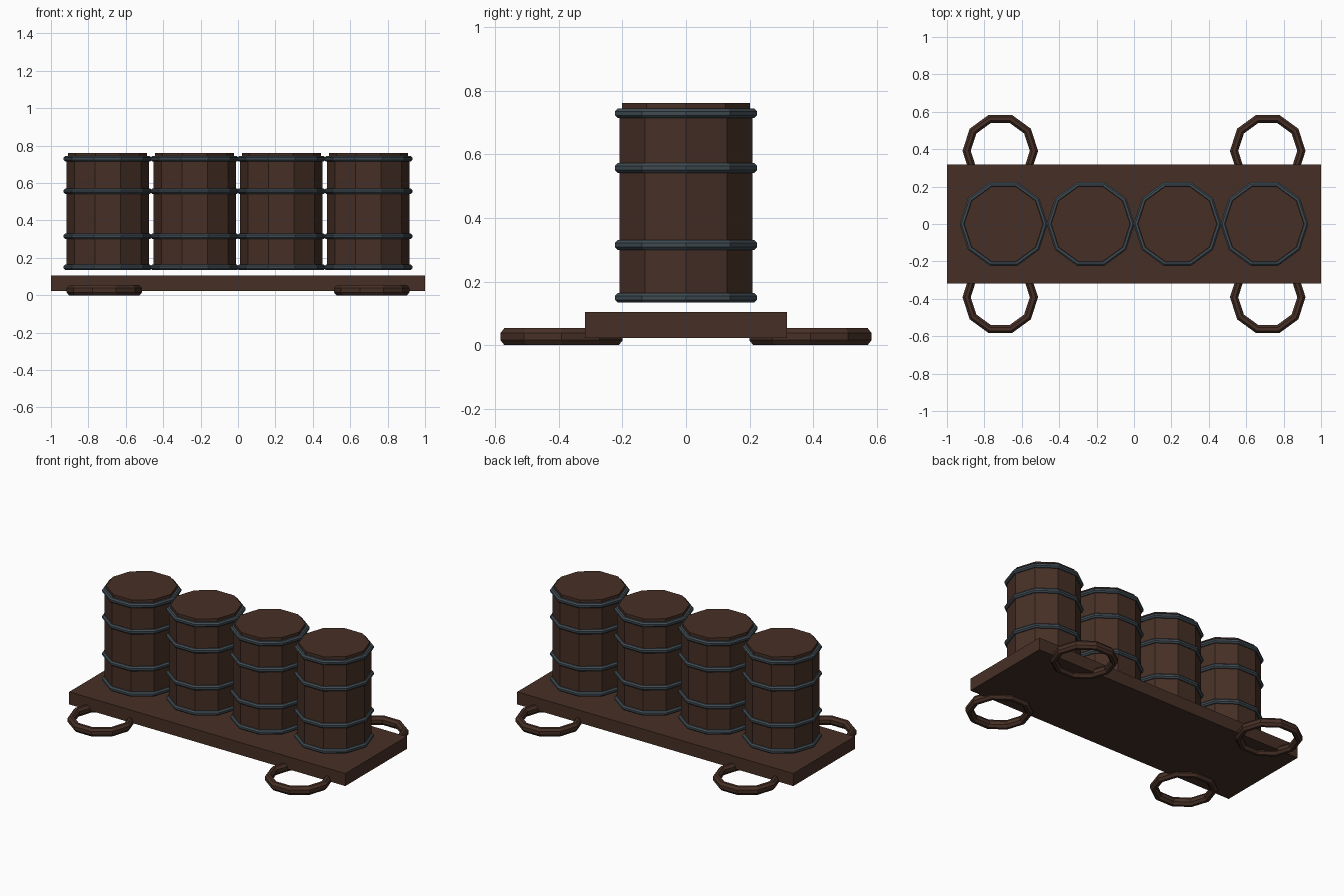
import bpy
import math

if "Cube" in bpy.data.objects:
    bpy.data.objects.remove(bpy.data.objects["Cube"])


def material(name, color):
    m = bpy.data.materials.new(name)
    m.diffuse_color = (*color, 1.0)
    m.use_nodes = True
    m.node_tree.nodes["Principled BSDF"].inputs["Base Color"].default_value = m.diffuse_color
    return m


WOOD = material("dark_brown_wood", (0.062, 0.029, 0.019))
METAL = material("blue_grey_metal", (0.050, 0.070, 0.084))
SIDES = 10


def mesh_object(name, verts, faces, mat, location):
    mesh = bpy.data.meshes.new(name)
    mesh.from_pydata(verts, [], faces)
    mesh.materials.append(mat)
    ob = bpy.data.objects.new(name, mesh)
    ob.location = location
    bpy.context.collection.objects.link(ob)
    return ob


def lathe(name, profile, mat, location, closed):
    """Turn an (r, z) profile around z; closed loops make rings, open ones get end caps."""
    n = len(profile)
    verts = [(r * math.cos(math.tau * i / SIDES), r * math.sin(math.tau * i / SIDES), z)
             for i in range(SIDES) for r, z in profile]
    faces = []
    for i in range(SIDES):
        a, b = i * n, (i + 1) % SIDES * n
        for j in range(n if closed else n - 1):
            k = (j + 1) % n
            faces.append((a + j, b + j, b + k, a + k))
    if not closed:
        faces.append([i * n for i in reversed(range(SIDES))])
        faces.append([i * n + n - 1 for i in range(SIDES)])
    return mesh_object(name, verts, faces, mat, location)


def ring(name, radius, half_width, half_height, mat, location):
    """Ten-sided ring with an eight-sided section that is flat on top."""
    s = 1 / math.cos(math.pi / 8)
    angles = [math.tau * (j + 0.5) / 8 for j in range(8)]
    section = [(radius + s * half_width * math.cos(a), s * half_height * math.sin(a))
               for a in angles]
    return lathe(name, section, mat, location, True)


# Flat platform
bpy.ops.mesh.primitive_cube_add(size=1, location=(0, 0, 0.064))
platform = bpy.context.object
platform.name = "platform"
platform.scale = (2.0, 0.636, 0.082)
platform.data.materials.append(WOOD)

# Four flat rings under the platform corners
for x in (-0.715, 0.715):
    for y in (-0.391, 0.391):
        ring("corner_ring", 0.180, 0.022, 0.027, WOOD, (x, y, 0.027))

# Row of four barrels, each with a lid and four metal hoops
for x in (-0.697, -0.232, 0.232, 0.697):
    lathe("barrel", [(0.22, 0.137), (0.22, 0.742), (0.211, 0.742), (0.211, 0.761)],
          WOOD, (x, 0, 0), False)
    for z in (0.149, 0.315, 0.557, 0.729):
        ring("barrel_hoop", 0.22, 0.015, 0.015, METAL, (x, 0, z))
